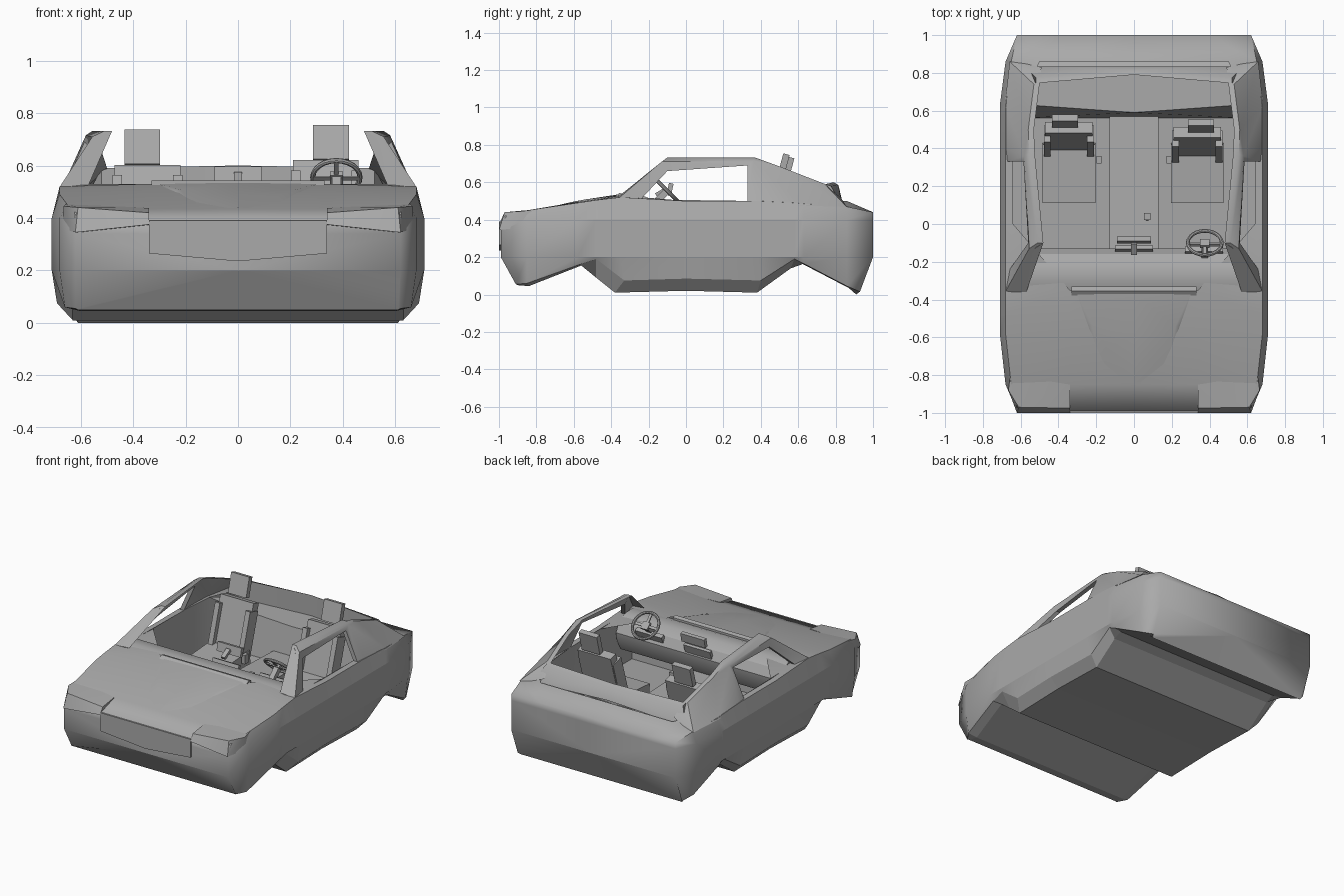
import bpy, bmesh
from math import radians
from mathutils import Matrix

if "Cube" in bpy.data.objects:
    bpy.data.objects.remove(bpy.data.objects["Cube"])

grey = bpy.data.materials.new("body_grey")
grey.use_nodes = True
COLOUR = (0.4, 0.4, 0.4, 1)
grey.diffuse_color = COLOUR
grey.node_tree.nodes["Principled BSDF"].inputs["Base Color"].default_value = COLOUR


def finish(name, bm, mirror=False, smooth=30):
    """Turn a bmesh into a named, shaded object."""
    bmesh.ops.recalc_face_normals(bm, faces=bm.faces)
    mesh = bpy.data.meshes.new(name)
    bm.to_mesh(mesh)
    bm.free()
    mesh.materials.append(grey)
    obj = bpy.data.objects.new(name, mesh)
    bpy.context.collection.objects.link(obj)
    if mirror:
        mod = obj.modifiers.new("mirror", "MIRROR")
        mod.use_clip = True
    bpy.ops.object.select_all(action="DESELECT")
    obj.select_set(True)
    bpy.context.view_layer.objects.active = obj
    bpy.ops.object.shade_smooth_by_angle(angle=radians(smooth))


def hull(name, points, mirror=False):
    bm = bmesh.new()
    for p in points:
        bm.verts.new(p)
    bmesh.ops.convex_hull(bm, input=bm.verts)
    finish(name, bm, mirror)


def box(name, centre, size, tilt=0):
    bm = bmesh.new()
    m = (Matrix.Translation(centre) @ Matrix.Rotation(radians(tilt), 4, "X")
         @ Matrix.Diagonal((*size, 1)))
    bmesh.ops.create_cube(bm, size=1, matrix=m)
    finish(name, bm)


def prism(name, profile, half_width):
    """Side profile (y, z) spanned across the car."""
    hull(name, [(s * half_width, y, z) for y, z in profile for s in (-1, 1)])


def sheet(name, verts, faces, thick=0.0, smooth=30):
    """Mirrored faces, optionally thickened toward the centre line."""
    bm = bmesh.new()
    vs = [bm.verts.new(v) for v in verts]
    for f in faces:
        bm.faces.new([vs[i] for i in f])
    if thick:
        ret = bmesh.ops.extrude_face_region(bm, geom=bm.faces[:], use_keep_orig=True)
        moved = [g for g in ret["geom"] if isinstance(g, bmesh.types.BMVert)]
        bmesh.ops.translate(bm, verts=moved, vec=(-thick, 0, 0))
    finish(name, bm, True, smooth)


# Body shell: stations along the car, each a half section from keel to deck
# side y, side width, sill y, sill z, keel y, keel z, shoulder z, deck x, deck z
STATIONS = [
    (-.99, .62, -.91, .055, -.9, .05, .42, .34, .39),
    (-.85, .68, -.85, .06, -.84, .045, .45, .34, .435),
    (-.58, .71, -.57, .16, -.56, .155, .49, .34, .495),
    (-.48, .71, -.48, .19, -.48, .09, .505, .34, .51),
    (-.35, .71, -.33, .075, -.38, .01, .52, .34, .53),
    (0, .71, 0, .085, 0, .02, .5, .64, .5),
    (.38, .71, .4, .075, .38, .01, .5, .64, .5),
    (.58, .71, .58, .19, .56, .14, .49, .62, .5),
    (.63, .71, .63, .165, .62, .165, .485, .6, .5),
    (.86, .68, .86, .045, .87, .035, .47, .5, .5),
    (1, .62, .93, .015, .91, 0, .44, .4, .44),
]
bm = bmesh.new()
rows = []
for i, (y, w, sy, sz, ky, kz, hz, dx, dz) in enumerate(STATIONS):
    inner = abs(y) < .95
    top_y = -.97 if i == 0 else y
    mid = .4 if i else .34
    section = [(0, ky, kz), (w - (.08 if inner else .01), ky, kz),
               (w - .02 * inner, sy, sz),
               (w, y, max(.2, sz + .005)), (w, y, mid),
               (w - .03 * inner, top_y, hz), (dx, y, dz), (0, y, dz)]
    rows.append([bm.verts.new(p) for p in section])
sharp = []
for i, (a, b) in enumerate(zip(rows, rows[1:])):
    cockpit = 4 <= i < 9
    for j in range(6 if cockpit else 7):
        face = bm.faces.new((a[j], a[j + 1], b[j + 1], b[j]))
        if j < 2:
            sharp += face.edges
    creases = (3, 4, 5) if 2 <= i < 8 else (5,)
    sharp += [bm.edges.get((a[k], b[k])) for k in creases]
# Nose and tail caps, creased where the bumper tucks under
for end in (rows[0], rows[-1]):
    low, high = [bm.verts.new((0, end[k].co.y, end[k].co.z)) for k in (3, 4)]
    bm.faces.new((*end[:4], low))
    bm.faces.new((low, end[3], end[4], high))
    bm.faces.new((high, *end[4:]))
    sharp += [bm.edges.get((low, end[3])), bm.edges.get((end[0], end[1]))]
for edge in sharp:
    edge.smooth = False
finish("body_shell", bm, mirror=True, smooth=75)

# Nose and hood details
panel = [(.34, .39), (.34, .265), (0, .235), (-.34, .265), (-.34, .39)]
hull("nose_panel", [(x, y, z) for x, z in panel for y in (-1, -.985)])
hull("lamp_pod", [(.34, -1, .375), (.62, -1, .345), (.34, -.975, .42), (.61, -.97, .44),
                  (.665, -.88, .445), (.67, -.86, .36), (.34, -.85, .438), (.655, -.8, .455),
                  (.34, -.85, .36)], mirror=True)
hull("hood_bulge", [(.165, -.84, .43), (.165, -.65, .483), (.24, -.54, .503),
                    (.3, -.37, .53), (0, -.37, .534), (0, -.6, .497), (0, -.84, .439),
                    (.15, -.65, .486), (.22, -.54, .508), (0, -.5, .45)], mirror=True)
prism("cowl_strip", [(-.39, .518), (-.355, .543), (-.33, .535), (-.33, .5)], .33)

# Glasshouse side frame: windscreen pillar, roof rail and rear buttress
frame = [(.6, -.36, .525), (.51, -.1, .732), (.555, .37, .732), (.53, .74, .592),
         (.665, -.25, .5), (.56, -.1, .66), (.585, .33, .69), (.67, .33, .5),
         (.555, -.13, .71), (.58, .36, .715), (.658, .86, .468), (.682, -.36, .515),
         (.684, .4, .485), (.56, .5, .685), (.684, .63, .475), (.52, .83, .515)]
sheet("window_frame", frame,
      [(0, 1, 8, 11), (11, 8, 5, 4), (1, 2, 9, 8), (8, 9, 6, 5), (9, 12, 7, 6),
       (2, 13, 9), (9, 13, 14, 12), (13, 3, 10, 14), (3, 15, 10)], thick=.03)

# Rear rim rising out of the deck, shelf and the cabin tub
rim = [(0, .79, .6), (.52, .745, .59), (0, .815, .585), (.52, .775, .58),
       (0, .835, .5), (.58, .835, .475), (0, .79, .45), (.52, .745, .45)]
sheet("rear_rim", rim, [(6, 7, 1, 0), (0, 1, 3, 2), (2, 3, 5, 4), (1, 7, 5, 3)], smooth=50)
tub = [(0, -.35, .52), (.64, -.35, .51), (.64, .36, .5), (.62, .58, .5), (.54, .75, .46),
       (0, .795, .46), (0, -.33, .17), (.64, -.33, .17), (.64, .36, .17), (.6, .56, .2),
       (0, .56, .2), (.56, .63, .46), (0, .59, .46)]
sheet("cabin_tub", tub, [(0, 1, 7, 6), (1, 2, 8, 7), (2, 3, 11, 9, 8), (9, 11, 12, 10),
                         (3, 4, 11), (4, 5, 12, 11), (6, 7, 8, 9, 10)])
prism("centre_tunnel", [(-.3, .17), (-.3, .3), (.1, .25), (.58, .27), (.58, .2)], .13)

# Dashboard and controls
prism("dashboard", [(-.35, .3), (-.35, .515), (-.3, .53), (-.22, .525), (-.16, .49),
                    (-.13, .43), (-.14, .37), (-.18, .3)], .62)
box("dash_screen", (0, -.14, .45), (.2, .02, .1), -20)
box("instrument_panel", (.37, -.15, .46), (.2, .03, .08), -25)
box("gear_base", (.07, .01, .27), (.06, .11, .03))
box("gear_lever", (.07, .03, .31), (.015, .015, .09), -10)
box("gear_knob", (.07, .04, .36), (.035, .035, .03))

# Rear-view mirror
box("mirror", (0, -.085, .565), (.18, .025, .06), -12)
box("mirror_stem", (0, -.13, .55), (.03, .07, .02), 30)

# Seats
for side, x, dy, dz in (("left", .335, 0, 0), ("right", -.345, .025, -.018)):
    s = 1 if x > 0 else -1
    y = .27 + dy
    box(side + "_seat_cushion", (x, .27, .24), (.28, .31, .12), 4)
    box(side + "_seat_back", (x, y + .16, .43 + dz), (.25, .06, .38), -17)
    for k in (-1, 1):
        box(side + "_seat_bolster", (x + k * .115, y + .135, .41 + dz), (.035, .09, .33), -17)
    box(side + "_headrest", (x + s * .02, y + .25, .685 + dz), (.137, .035, .135), -15)
    box(side + "_belt_buckle", (s * .185, .34, .29), (.025, .04, .06))

# Steering wheel
wheel = Matrix.Translation((.375, -.1, .555)) @ Matrix.Rotation(radians(-45), 4, "X")
bpy.ops.mesh.primitive_torus_add(major_segments=24, minor_segments=8, major_radius=.09,
                                 minor_radius=.01, location=wheel.translation,
                                 rotation=wheel.to_euler())
ring = bpy.context.object
ring.name = "steering_rim"
ring.data.materials.append(grey)
bpy.ops.object.shade_smooth_by_angle(angle=radians(40))
for angle in (0, 180, 270):
    bm = bmesh.new()
    m = (wheel @ Matrix.Rotation(radians(angle), 4, "Z")
         @ Matrix.Translation((.045, 0, -.005)) @ Matrix.Diagonal((.09, .018, .008, 1)))
    bmesh.ops.create_cube(bm, size=1, matrix=m)
    finish("steering_spoke", bm)
box("steering_hub", (.375, -.103, .552), (.05, .05, .02), -45)
box("steering_column", (.375, -.15, .505), (.035, .035, .13), -45)
